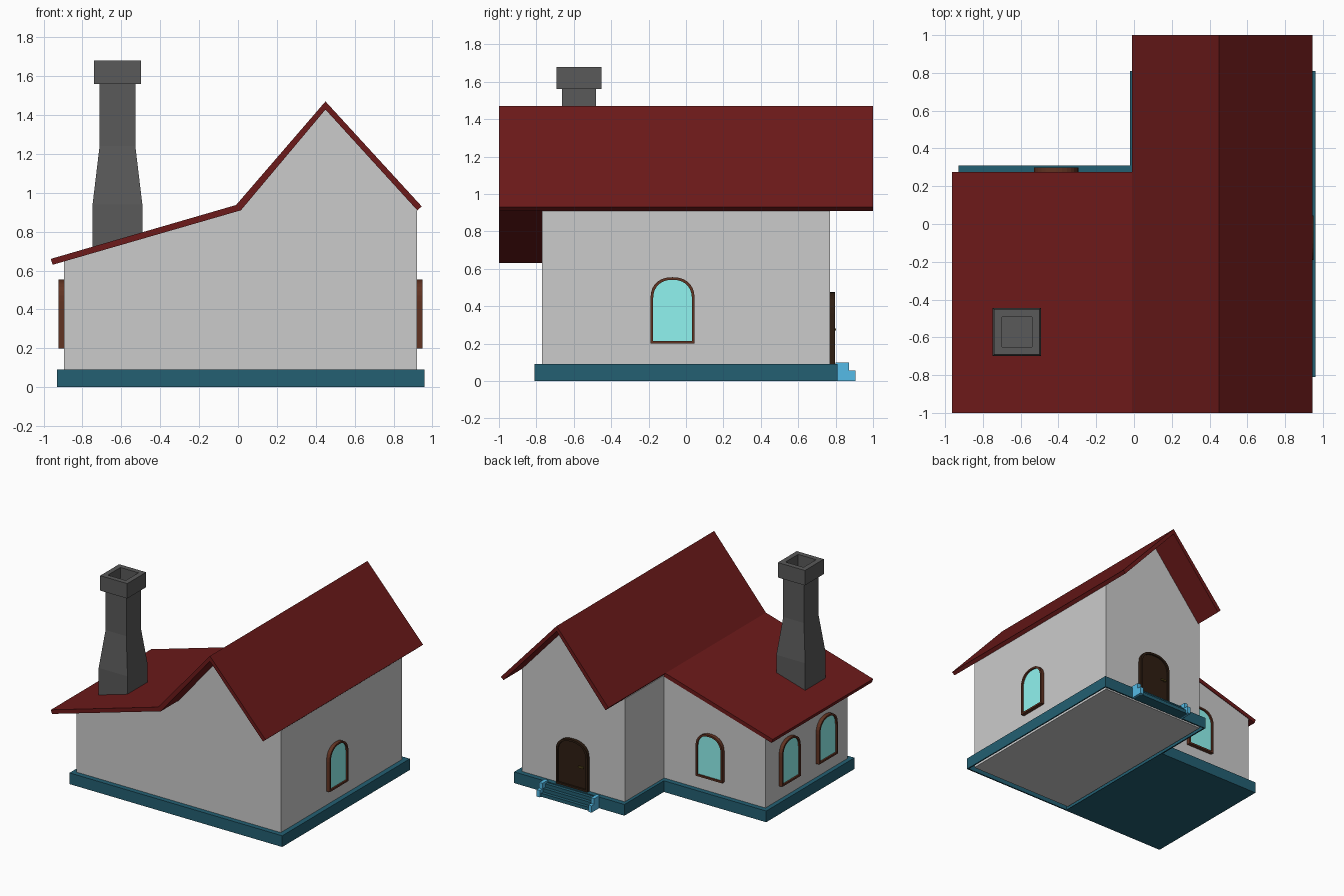
import bpy, bmesh, math
from mathutils import Matrix

if "Cube" in bpy.data.objects:
    bpy.data.objects.remove(bpy.data.objects["Cube"])


def mat(name, rgb):
    m = bpy.data.materials.new(name)
    m.diffuse_color = (*rgb, 1)
    m.use_nodes = True
    m.node_tree.nodes["Principled BSDF"].inputs["Base Color"].default_value = m.diffuse_color
    return m


RED = mat("roof_red", (0.15, 0.01, 0.01))
TEAL = mat("base_teal", (0.017, 0.115, 0.17))
BLUE = mat("step_blue", (0.09, 0.5, 0.8))
DARK = mat("chimney_grey", (0.10, 0.10, 0.10))
WOOD = mat("frame_wood", (0.12, 0.033, 0.016))
DOOR = mat("door_wood", (0.028, 0.013, 0.006))
GLASS = mat("window_glass", (0.28, 0.9, 0.87))
BRASS = mat("handle_brass", (0.12, 0.08, 0.015))


def finish(name, bm, material=None, normals=True):
    if normals:
        bmesh.ops.recalc_face_normals(bm, faces=bm.faces[:])
    me = bpy.data.meshes.new(name)
    bm.to_mesh(me)
    bm.free()
    ob = bpy.data.objects.new(name, me)
    bpy.context.collection.objects.link(ob)
    if material:
        me.materials.append(material)
    return ob


def prism(name, profile, a, b, material=None, axis="y"):
    """Extrude a (horizontal, z) profile from a to b along y or x."""
    bm = bmesh.new()
    place = (lambda p, t: (p[0], t, p[1])) if axis == "y" else (lambda p, t: (t, p[0], p[1]))
    r0 = [bm.verts.new(place(p, a)) for p in profile]
    r1 = [bm.verts.new(place(p, b)) for p in profile]
    n = len(profile)
    bm.faces.new(r0)
    bm.faces.new(r1)
    for i in range(n):
        j = (i + 1) % n
        bm.faces.new((r0[i], r0[j], r1[j], r1[i]))
    return finish(name, bm, material)


def box(name, x0, x1, y0, y1, z0, z1, material=None):
    return prism(name, [(x0, z0), (x1, z0), (x1, z1), (x0, z1)], y0, y1, material)


def arch(hw, height, rise, steps=14):
    """Round-topped outline, slightly squarer than an ellipse."""
    pts = [(-hw, 0), (hw, 0)]
    for i in range(steps + 1):
        t = math.pi * i / steps
        c, s = math.cos(t), max(math.sin(t), 0)
        pts.append((math.copysign(abs(c) ** 0.87, c) * hw, height - rise + s ** 0.87 * rise))
    return pts


def arched_panel(name, loc, angle, hw, height, border, depth, frame_mat, fill_mat):
    """Arched frame standing out from a wall, with a recessed filling."""
    outer = arch(hw, height, 0.115)
    inner = [(u, v + border) for u, v in arch(hw - border, height - 2 * border, 0.105)]
    rings = [(outer, 0.02), (outer, -depth), (inner, -depth), (inner, -depth * 0.55)]
    bm = bmesh.new()
    loops = [[bm.verts.new((u, y, v)) for u, v in pts] for pts, y in rings]
    n = len(outer)
    for r0, r1 in zip(loops, loops[1:]):
        for i in range(n):
            j = (i + 1) % n
            bm.faces.new((r0[i], r0[j], r1[j], r1[i]))
    fill = bm.faces.new(loops[-1])
    fill.material_index = 1
    bm.faces.new(loops[0])
    ob = finish(name, bm, frame_mat)
    ob.data.materials.append(fill_mat)
    ob.matrix_world = Matrix.Translation(loc) @ Matrix.Rotation(math.radians(angle), 4, "Z")
    return ob


# Base: hollow-bottomed slab under the gabled wing, solid slab under the low wing
main_base = box("main_base", -0.02, 0.96, -0.81, 0.81, 0, 0.09, TEAL)
bm = bmesh.new()
bm.from_mesh(main_base.data)
bottom = min(bm.faces, key=lambda f: f.calc_center_median().z)
bmesh.ops.inset_individual(bm, faces=[bottom], thickness=0.015)
bmesh.ops.delete(bm, geom=[bottom], context="FACES_ONLY")
bm.to_mesh(main_base.data)
bm.free()
box("low_base", -0.93, -0.02, -0.81, 0.31, 0, 0.09, TEAL)

# Walls
prism("main_walls", [(0.005, 0.01), (0.92, 0.01), (0.92, 0.92), (0.45, 1.435), (0.005, 0.915)],
      -0.77, 0.77)
prism("low_walls", [(-0.895, 0.05), (0.005, 0.05), (0.005, 0.915), (-0.895, 0.655)], -0.77, 0.27)

# Roofs
prism("main_roof", [(-0.01, 0.937), (0.45, 1.47), (0.945, 0.93), (0.922, 0.91),
                    (0.45, 1.428), (0.015, 0.91)], -1, 1, RED)
prism("low_roof", [(-0.963, 0.66), (-0.01, 0.937), (0.015, 0.91), (-0.953, 0.63)], -1, 0.275, RED)

# Chimney: square rings from foot to cap and down into the flue
bm = bmesh.new()
stages = [(0.69, 0.128), (0.94, 0.128), (1.24, 0.092), (1.56, 0.092), (1.56, 0.12),
          (1.68, 0.12), (1.68, 0.08), (1.57, 0.08)]
rings = [[bm.verts.new((-0.62 + sx * h, -0.572 + sy * h, z))
          for sx, sy in ((-1, -1), (1, -1), (1, 1), (-1, 1))] for z, h in stages]
for r0, r1 in zip(rings, rings[1:]):
    for i in range(4):
        j = (i + 1) % 4
        bm.faces.new((r0[i], r0[j], r1[j], r1[i]))
bm.faces.new(rings[0])
bm.faces.new(rings[-1])
finish("chimney", bm, DARK)

# Windows
for name, loc, angle in (("right_window", (0.92, -0.072, 0.2), 90),
                         ("left_window_rear", (-0.895, -0.02, 0.2), -90),
                         ("left_window_front", (-0.895, -0.49, 0.2), -90),
                         ("back_window", (-0.412, 0.27, 0.2), 180)):
    arched_panel(name, loc, angle, 0.118, 0.355, 0.014, 0.029, WOOD, GLASS)

# Door with handle
arched_panel("door", (0.46, 0.77, 0.09), 180, 0.14, 0.386, 0.016, 0.026, DOOR, DOOR)
box("door_handle", 0.355, 0.40, 0.792, 0.802, 0.27, 0.282, BRASS)
box("door_handle_stem", 0.36, 0.37, 0.775, 0.795, 0.271, 0.281, BRASS)

# Entrance steps between two stepped cheeks
prism("steps", [(0.80, 0), (0.89, 0), (0.89, 0.028), (0.863, 0.028), (0.863, 0.056),
                (0.836, 0.056), (0.836, 0.083), (0.80, 0.083)], 0.22, 0.68, TEAL, "x")
cheek = [(0.80, 0), (0.905, 0), (0.905, 0.055), (0.872, 0.055), (0.872, 0.1), (0.80, 0.1)]
for side, x in (("left", 0.205), ("right", 0.665)):
    prism("step_cheek_" + side, cheek, x, x + 0.03, BLUE, "x")
